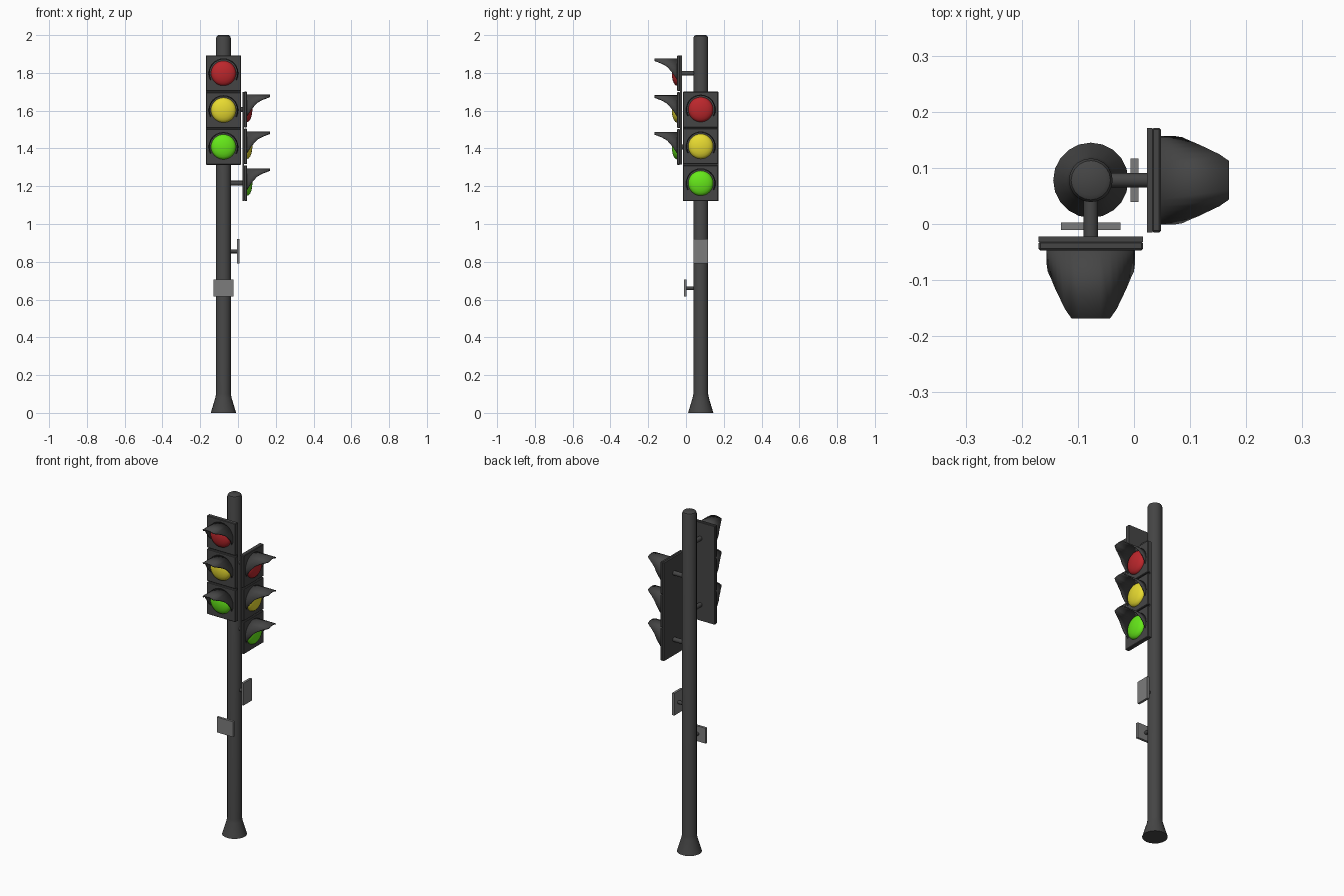
import bpy, math
from mathutils import Matrix, Vector

if "Cube" in bpy.data.objects:
    bpy.data.objects.remove(bpy.data.objects["Cube"])

AXIS = Vector((-0.077, 0.078, 0))          # pole axis
FRONT = Matrix.Translation(AXIS)           # local -y points outwards
RIGHT = FRONT @ Matrix.Rotation(math.pi / 2, 4, 'Z')


def material(name, rgb):
    m = bpy.data.materials.new(name)
    m.diffuse_color = (*rgb, 1)
    m.use_nodes = True
    m.node_tree.nodes["Principled BSDF"].inputs["Base Color"].default_value = m.diffuse_color
    return m


DARK = material("charcoal", (0.06, 0.06, 0.06))
GREY = material("sign_grey", (0.2, 0.2, 0.2))
LAMPS = [("red", material("red", (0.5, 0.02, 0.025))),
         ("yellow", material("yellow", (0.8, 0.7, 0.03))),
         ("green", material("green", (0.13, 0.8, 0.01)))]


def make(name, verts, faces, mat, frame, smooth=True):
    me = bpy.data.meshes.new(name)
    me.from_pydata([frame @ Vector(v) for v in verts], [], faces)
    me.materials.append(mat)
    ob = bpy.data.objects.new(name, me)
    bpy.context.collection.objects.link(ob)
    if smooth:
        bpy.ops.object.select_all(action='DESELECT')
        ob.select_set(True)
        bpy.context.view_layer.objects.active = ob
        bpy.ops.object.shade_smooth_by_angle(angle=math.radians(35))
    return ob


def lathe(name, profile, n, mat, frame):
    """Spin (radius, height) points about local z and cap both ends."""
    verts = [(r * math.cos(2 * math.pi * k / n), r * math.sin(2 * math.pi * k / n), h)
             for r, h in profile for k in range(n)]
    faces = [(i * n + k, i * n + (k + 1) % n, (i + 1) * n + (k + 1) % n, (i + 1) * n + k)
             for i in range(len(profile) - 1) for k in range(n)]
    last = (len(profile) - 1) * n
    faces += [tuple(reversed(range(n))), tuple(range(last, last + n))]
    return make(name, verts, faces, mat, frame)


def box(name, half_w, d0, d1, z0, z1, mat, frame, bevel=0.0):
    verts = [(x, -d, z) for z in (z0, z1)
             for x, d in ((-half_w, d1), (half_w, d1), (half_w, d0), (-half_w, d0))]
    faces = [(3, 2, 1, 0), (4, 5, 6, 7)] + [(k, (k + 1) % 4, (k + 1) % 4 + 4, k + 4) for k in range(4)]
    ob = make(name, verts, faces, mat, frame, False)
    if bevel:
        b = ob.modifiers.new("bevel", 'BEVEL')
        b.width, b.segments = bevel, 1
    return ob


def outward(frame, z):
    """Frame whose local z axis points out from the pole at height z."""
    return frame @ Matrix.Translation((0, 0, z)) @ Matrix.Rotation(math.pi / 2, 4, 'X')


# visor reach by angle from the top (degrees, distance from pole axis)
REACH = [(0, 0.246), (26, 0.246), (36, 0.229), (45, 0.209), (62, 0.178), (90, 0.148), (118, 0.124)]


def reach(a):
    for (a0, d0), (a1, d1) in zip(REACH, REACH[1:]):
        if a <= a1:
            return d0 + (d1 - d0) * (a - a0) / (a1 - a0)
    return REACH[-1][1]


def visor(name, z, frame):
    angles = [-118, -104, -90, -76, -62, -53, -45, -36, -26, -13, 0,
              13, 26, 36, 45, 53, 62, 76, 90, 104, 118]
    R, start, verts = 0.079, 0.122, []
    for a in angles:
        t = math.radians(a)
        for d in (start, reach(abs(a))):
            verts.append((R * math.sin(t), -d, z + R * math.cos(t)))
    faces = [(2 * i, 2 * i + 1, 2 * i + 3, 2 * i + 2) for i in range(len(angles) - 1)]
    ob = make(name, verts, faces, DARK, frame)
    s = ob.modifiers.new("thickness", 'SOLIDIFY')
    s.thickness, s.offset = 0.006, -1


def signal(side, frame, mid):
    # back plate with three panels, lamps and visors
    box(side + "_back_plate", 0.093, 0.100, 0.110, mid - 0.288, mid + 0.288, DARK, frame)
    for i, (colour, mat) in enumerate(LAMPS):
        z = mid + 0.195 * (1 - i)
        tag = f"{side}_{colour}_"
        box(tag + "panel", 0.093, 0.109, 0.125, z - 0.0945, z + 0.0945, DARK, frame, 0.003)
        dome = [(0.066, 0.120)] + [(0.066 * math.cos(t), 0.126 + 0.027 * math.sin(t))
                                   for t in (math.radians(x) for x in (0, 18, 36, 54, 72, 86))]
        lathe(tag + "lamp", dome, 32, mat, outward(frame, z))
        visor(tag + "visor", z, frame)
    # two mounting arms
    for end, s in (("upper", 1), ("lower", -1)):
        lathe(f"{side}_{end}_arm", [(0.013, 0.0), (0.013, 0.102)], 16, DARK,
              outward(frame, mid + s * 0.195))


def small_sign(side, frame, half_w, d0, z0, z1):
    box(side + "_sign", half_w, d0, d0 + 0.014, z0, z1, GREY, frame)
    lathe(side + "_sign_arm", [(0.010, 0.0), (0.010, d0 + 0.002)], 16, DARK,
          outward(frame, (z0 + z1) / 2))


# pole with flared foot and chamfered top
lathe("pole", [(0.067, 0), (0.043, 0.080), (0.039, 0.100), (0.039, 1.985),
               (0.035, 1.995), (0.027, 2.0)], 20, DARK, FRONT)

signal("front", FRONT, 1.603)
signal("right", RIGHT, 1.411)
small_sign("front", FRONT, 0.053, 0.075, 0.615, 0.705)
small_sign("right", RIGHT, 0.039, 0.071, 0.79, 0.92)
